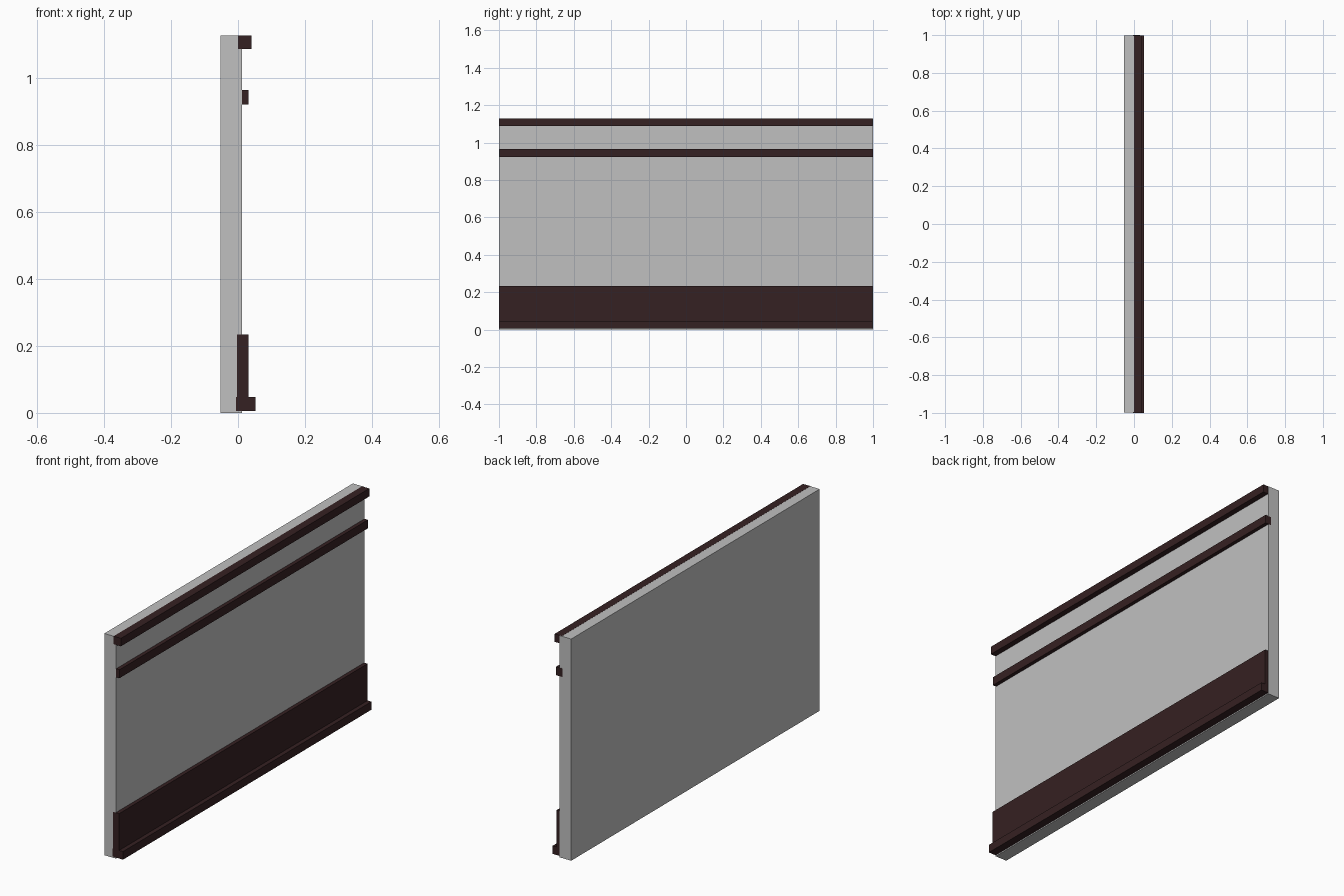
import bpy

if "Cube" in bpy.data.objects:
    bpy.data.objects.remove(bpy.data.objects["Cube"])


def material(name, rgb):
    m = bpy.data.materials.new(name)
    m.diffuse_color = (*rgb, 1.0)
    m.use_nodes = True
    m.node_tree.nodes["Principled BSDF"].inputs["Base Color"].default_value = m.diffuse_color
    return m


GREY = material("light grey plaster", (0.53, 0.53, 0.53))
WOOD = material("dark brown wood", (0.036, 0.015, 0.016))


def box(name, x, y, z, mat):
    """Box given by its (min, max) range on each axis."""
    bpy.ops.mesh.primitive_cube_add(size=1)
    ob = bpy.context.object
    ob.name = name
    for v in ob.data.vertices:
        v.co = [r[0] if c < 0 else r[1] for c, r in zip(v.co, (x, y, z))]
    ob.data.materials.append(mat)
    return ob


# Wall slab
box("wall_panel", (-0.053, 0.012), (-0.999, 0.999), (0.0, 1.128), GREY)

# Wooden trim; the chair rail sits slightly further along y than the others
TRIM_Y = (-1.0, 0.997)
box("top_rail", (0.0, 0.041), TRIM_Y, (1.088, 1.1285), WOOD)
box("chair_rail", (-0.004, 0.031), (-0.997, 1.0), (0.922, 0.965), WOOD)
box("skirting_board", (-0.003, 0.031), TRIM_Y, (0.03, 0.234), WOOD)
box("skirting_foot", (-0.006, 0.053), TRIM_Y, (0.006, 0.047), WOOD)
